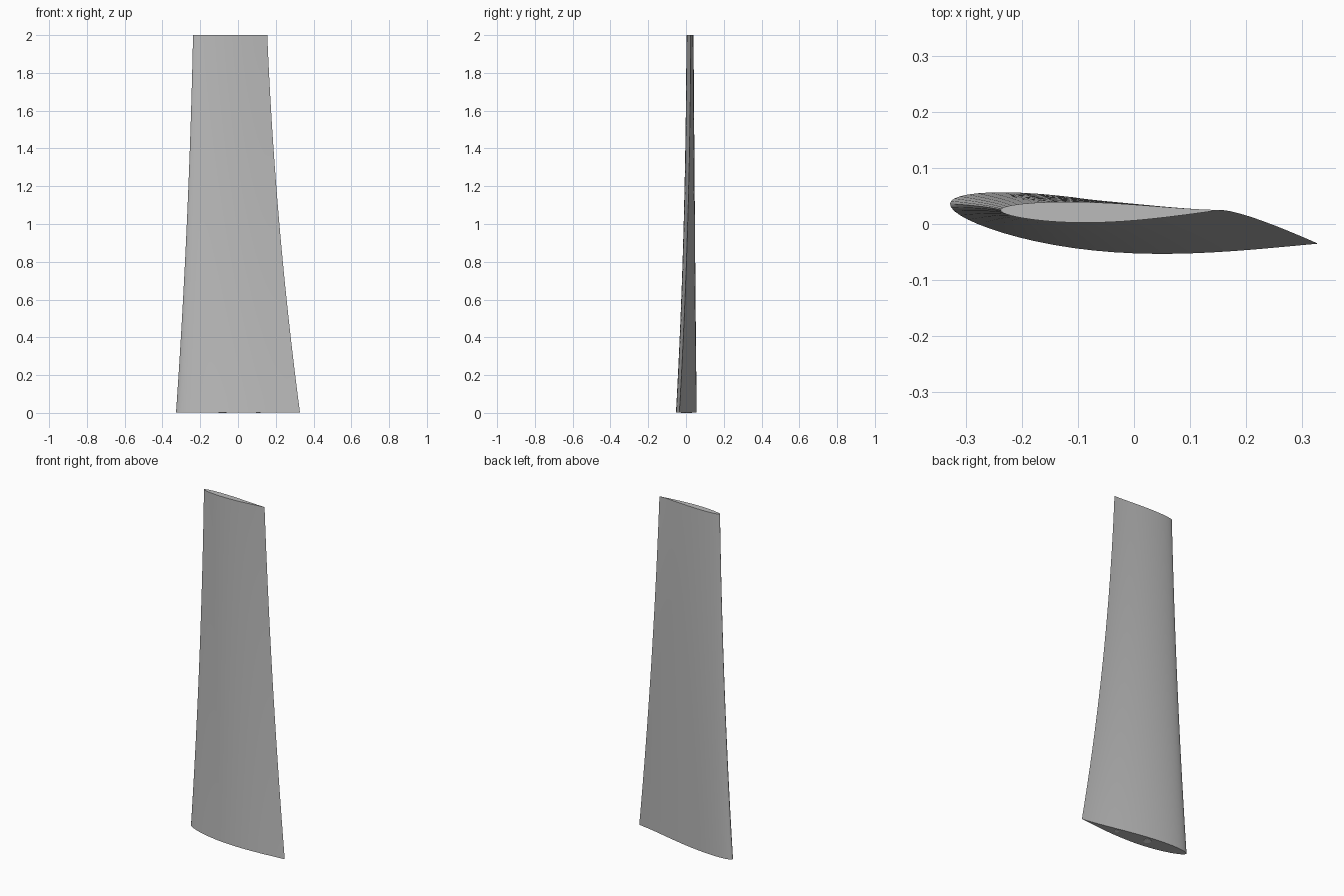
import bpy
import bmesh
import math

if "Cube" in bpy.data.objects:
    bpy.data.objects.remove(bpy.data.objects["Cube"], do_unlink=True)


def make_material(name, value):
    mat = bpy.data.materials.new(name)
    mat.use_nodes = True
    colour = (value, value, value, 1)
    mat.diffuse_color = colour
    mat.node_tree.nodes["Principled BSDF"].inputs["Base Color"].default_value = colour
    return mat


def through(root, mid, tip, s):
    """Quadratic through values at s = 0, 0.5 and 1."""
    return (root * (1 - s) * (1 - 2 * s) + mid * 4 * s * (1 - s)
            + tip * s * (2 * s - 1))


def front_shape(t):
    return -(0.17 + 0.2 * t - 0.17 * t * t)


def back_shape(t):
    return 0.145 - 0.13 * t ** 3


BASE, HEIGHT = 0.002, 2.0
STEPS, STATIONS = 28, 24


def section(s):
    """Closed airfoil outline at span fraction s."""
    lead_x = through(-0.328, -0.271, -0.238, s)
    lead_y = through(0.036, 0.031, 0.025, s)
    trail_x = through(0.328, 0.219, 0.155, s)
    trail_y = through(-0.035, 0.009, 0.025, s)
    fat = through(1.0, 0.82, 0.68, s)
    chord = trail_x - lead_x
    z = BASE + (HEIGHT - BASE) * s

    def point(t, shape):
        offset = math.sqrt(t) * (1 - t) * shape(t) * chord * fat
        return (lead_x + chord * t, lead_y + (trail_y - lead_y) * t + offset, z)

    # Cosine spacing gathers points at the leading and trailing edges
    ts = [(1 - math.cos(math.pi * i / STEPS)) / 2 for i in range(STEPS + 1)]
    return ([point(t, front_shape) for t in ts]
            + [point(t, back_shape) for t in reversed(ts[1:-1])])


# Lofted, tapered and twisted blade with flat ends
bm = bmesh.new()
rings = [[bm.verts.new(p) for p in section(k / STATIONS)]
         for k in range(STATIONS + 1)]
for low, high in zip(rings, rings[1:]):
    n = len(low)
    for i in range(n):
        j = (i + 1) % n
        bm.faces.new((low[i], low[j], high[j], high[i]))
bm.faces.new(list(reversed(rings[0])))
bm.faces.new(rings[-1])
bmesh.ops.recalc_face_normals(bm, faces=bm.faces)
mesh = bpy.data.meshes.new("blade")
bm.to_mesh(mesh)
bm.free()
blade = bpy.data.objects.new("blade", mesh)
bpy.context.collection.objects.link(blade)
mesh.materials.append(make_material("grey", 0.5))
bpy.context.view_layer.objects.active = blade
blade.select_set(True)
bpy.ops.object.shade_smooth_by_angle(angle=math.radians(40))

# Pale round sockets in the root face
white = make_material("white", 0.95)
for name, x, y, radius in (("large_socket", -0.083, 0.010, 0.021),
                           ("small_socket", 0.106, -0.014, 0.012)):
    bpy.ops.mesh.primitive_cylinder_add(vertices=32, radius=radius, depth=0.004,
                                        location=(x, y, 0.002))
    plate = bpy.context.object
    plate.name = name
    plate.data.materials.append(white)
